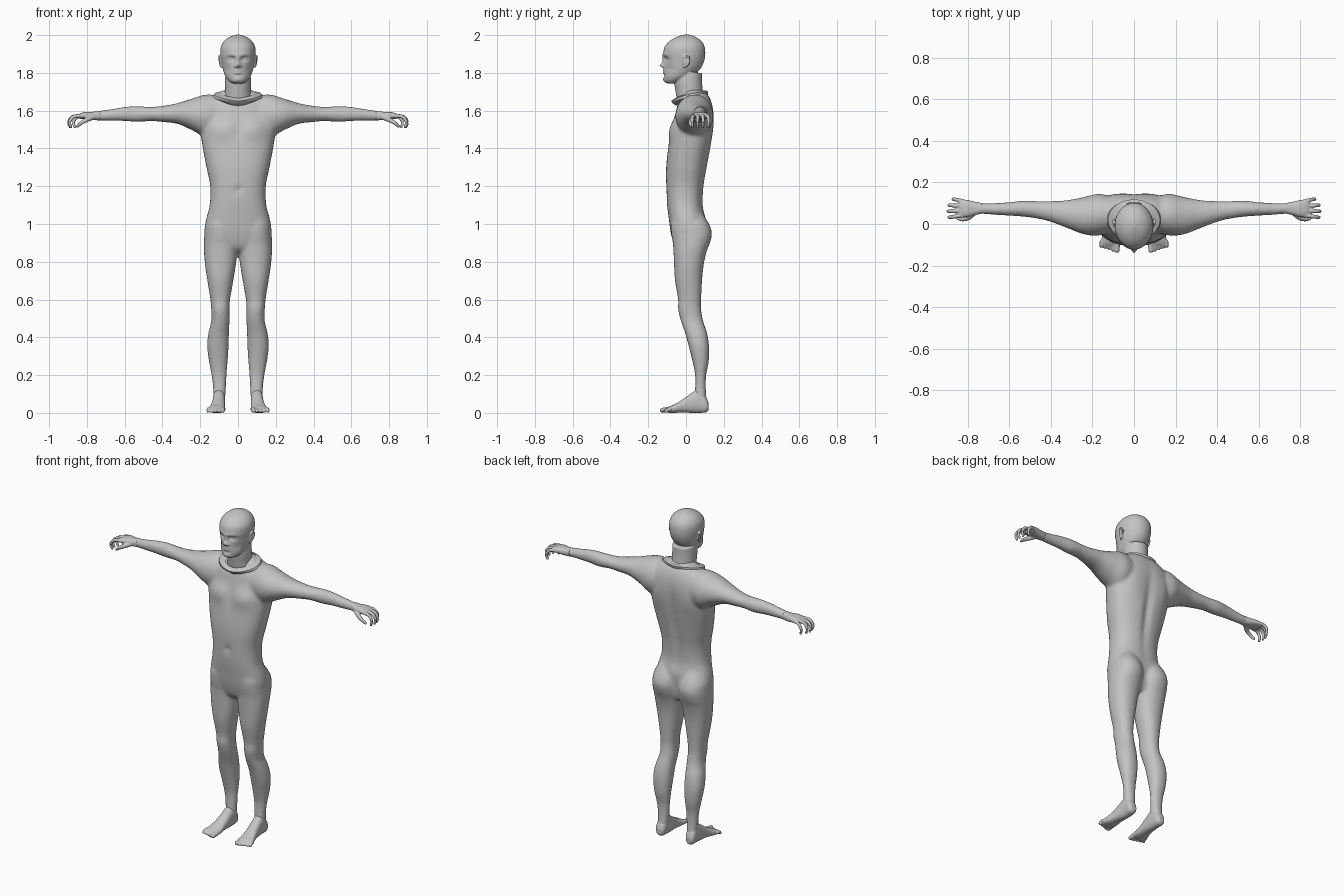
import bpy, bmesh
from math import cos, sin, pi, exp, copysign
from mathutils import Vector, Matrix

default_cube = bpy.data.objects.get("Cube")
if default_cube:
    bpy.data.objects.remove(default_cube, do_unlink=True)

GREY = (0.55, 0.55, 0.55, 1.0)
material = bpy.data.materials.new("plain grey")
material.use_nodes = True
material.diffuse_color = GREY
material.node_tree.nodes["Principled BSDF"].inputs["Base Color"].default_value = GREY
BOTH_SIDES = (1, -1)


def resample(rows, steps):
    """Smooth curve through rows of numbers."""
    rows = [Vector(row) for row in rows]
    result = []
    for i in range(len(rows) - 1):
        p, q = rows[i], rows[i + 1]
        before = rows[i - 1] if i else p
        after = rows[i + 2] if i + 2 < len(rows) else q
        m, n = (q - before) / 2, (after - p) / 2
        for k in range(steps):
            t = k / steps
            result.append(p + m * t + (3 * (q - p) - 2 * m - n) * t ** 2
                          + (2 * (p - q) + m + n) * t ** 3)
    return result + [rows[-1]]


def bridge(bm, loops, capped=True):
    """Join rings of points with quads."""
    rings = [[bm.verts.new(co) for co in loop] for loop in loops]
    count = len(rings[0])
    pairs = list(zip(rings, rings[1:]))
    if not capped:
        pairs.append((rings[-1], rings[0]))
    for low, high in pairs:
        for i in range(count):
            j = (i + 1) % count
            bm.faces.new((low[i], low[j], high[j], high[i]))
    if capped:
        bm.faces.new(rings[0])
        bm.faces.new(rings[-1])


def loft(bm, rows, axis, side=1, power=2.0, count=40, steps=5):
    """Rows are position along the axis, then the low and high bounds across it."""
    loops = []
    for t, a0, a1, b0, b1 in resample(rows, steps):
        loop = []
        for i in range(count):
            c, s = cos(2 * pi * i / count), sin(2 * pi * i / count)
            a = (a0 + a1) / 2 + (a1 - a0) / 2 * copysign(abs(c) ** (2 / power), c)
            b = (b0 + b1) / 2 + (b1 - b0) / 2 * copysign(abs(s) ** (2 / power), s)
            co = {"x": (t, a, b), "y": (a, t, b), "z": (a, b, t)}[axis]
            loop.append((co[0] * side, co[1], co[2]))
        loops.append(loop)
    bridge(bm, loops)


def symmetric(rows):
    return [(z, -half, half, front, back) for z, half, front, back in rows]


def tube(bm, points, start, end, side=1, count=12):
    """Round tapering tube along a path."""
    path = [Vector((p[0] * side, p[1], p[2])) for p in resample(points, 5)]
    loops = []
    for i, p in enumerate(path):
        along = path[min(i + 1, len(path) - 1)] - path[max(i - 1, 0)]
        turn = along.to_track_quat("Z", "Y")
        radius = start + (end - start) * i / (len(path) - 1)
        loops.append([p + turn @ Vector((radius * cos(2 * pi * k / count),
                                         radius * sin(2 * pi * k / count), 0))
                      for k in range(count)])
    bridge(bm, loops)
    ball(bm, path[-1], (end, end, end))


def ball(bm, centre, radii):
    matrix = Matrix.Translation(centre) @ Matrix.Diagonal((*radii, 1))
    bmesh.ops.create_uvsphere(bm, u_segments=20, v_segments=14, radius=1, matrix=matrix)


def sculpt(bm, bumps):
    """Push the surface along y around each soft, mirrored bump."""
    for v in bm.verts:
        start = Vector((abs(v.co.x), v.co.y, v.co.z))
        for centre, spread, push in bumps:
            reach = sum(((p - c) / r) ** 2 for p, c, r in zip(start, centre, spread))
            v.co.y += push * exp(-reach)


def finish(bm, name, voxel=None, relax=3):
    bmesh.ops.recalc_face_normals(bm, faces=bm.faces)
    mesh = bpy.data.meshes.new(name)
    bm.to_mesh(mesh)
    bm.free()
    mesh.materials.append(material)
    obj = bpy.data.objects.new(name, mesh)
    bpy.context.collection.objects.link(obj)
    for polygon in mesh.polygons:
        polygon.use_smooth = voxel is not None
    if voxel:
        fuse = obj.modifiers.new("fuse", "REMESH")
        fuse.mode = "VOXEL"
        fuse.voxel_size = voxel
        fuse.use_smooth_shade = True
        soften = obj.modifiers.new("soften", "SMOOTH")
        soften.factor = 0.5
        soften.iterations = relax
    return obj


# Body: torso, arms and legs fused together
bm = bmesh.new()
loft(bm, symmetric([
    (.85, .09, -.03, .07), (.88, .14, -.06, .09), (.95, .175, -.08, .1),
    (1.02, .17, -.09, .105), (1.1, .15, -.1, .09), (1.2, .147, -.105, .095),
    (1.3, .167, -.105, .112), (1.4, .186, -.095, .13), (1.5, .2, -.08, .143),
    (1.57, .2, -.06, .147), (1.63, .185, -.045, .14), (1.68, .13, -.02, .12),
    (1.71, .07, 0, .09)]), "z", power=2.4)
sculpt(bm, [
    ((.085, -.08, 1.5), (.06, .08, .05), -.014),    # chest
    ((0, -.08, 1.5), (.012, .05, .07), .008),       # breastbone
    ((0, .13, 1.33), (.022, .07, .22), -.016),      # spine
    ((.11, .14, 1.5), (.05, .07, .08), .008),       # shoulder blades
    ((0, -.105, 1.18), (.009, .04, .02), .012)])    # navel
for side in BOTH_SIDES:
    loft(bm, [
        (.09, -.04, .13, 1.47, 1.68), (.17, -.055, .145, 1.46, 1.685),
        (.24, -.05, .13, 1.495, 1.665), (.32, -.02, .115, 1.53, 1.64),
        (.4, .01, .11, 1.54, 1.625), (.46, .025, .11, 1.545, 1.62),
        (.53, .035, .112, 1.54, 1.623), (.6, .04, .105, 1.545, 1.62),
        (.68, .045, .1, 1.547, 1.607), (.76, .05, .1, 1.548, 1.596)],
        "x", side)
    loft(bm, [
        (1.06, .03, .14, -.07, .085), (1, .005, .172, -.08, .122),
        (.95, 0, .178, -.078, .137), (.9, 0, .18, -.07, .127),
        (.85, .003, .18, -.066, .108), (.78, .012, .174, -.063, .093),
        (.7, .025, .162, -.058, .085), (.6, .042, .146, -.042, .08),
        (.55, .045, .142, -.042, .08), (.49, .045, .141, -.028, .09),
        (.42, .048, .157, -.004, .112), (.35, .05, .163, .015, .122),
        (.27, .055, .153, .035, .12), (.2, .061, .14, .048, .107),
        (.13, .064, .132, .048, .105), (.05, .07, .13, .04, .112)],
        "z", side, 2.2)
finish(bm, "body", .009, 5)

# Head and neck
bm = bmesh.new()
loft(bm, symmetric([
    (1.745, .025, -.1, -.06), (1.755, .045, -.114, -.02), (1.78, .066, -.117, .03),
    (1.82, .08, -.116, .075), (1.86, .088, -.115, .095), (1.9, .093, -.12, .102),
    (1.94, .09, -.112, .098), (1.97, .072, -.085, .08), (1.99, .045, -.05, .052),
    (2.002, .012, -.015, .02)]), "z", count=80, steps=8)
sculpt(bm, [
    ((.03, -.115, 1.895), (.03, .05, .01), -.004),      # brow
    ((.035, -.11, 1.875), (.018, .05, .011), .015),     # eye socket
    ((0, -.115, 1.868), (.011, .05, .025), -.01),       # nose bridge
    ((0, -.115, 1.84), (.012, .05, .012), -.022),       # nose tip
    ((.013, -.115, 1.834), (.009, .05, .008), -.008),   # nostrils
    ((0, -.115, 1.813), (.022, .05, .005), -.006),      # upper lip
    ((0, -.115, 1.799), (.018, .05, .006), -.006),      # lower lip
    ((0, -.115, 1.786), (.02, .05, .007), .005),        # chin crease
    ((0, -.115, 1.765), (.018, .05, .012), -.005),      # chin
    ((.06, -.09, 1.82), (.02, .05, .02), .006)])        # cheeks
loft(bm, symmetric([
    (1.6, .09, -.02, .11), (1.65, .077, -.045, .1), (1.7, .069, -.055, .09),
    (1.75, .069, -.062, .085), (1.8, .066, -.06, .085)]), "z")
for side in BOTH_SIDES:
    ball(bm, (side * .035, -.087, 1.875), (.015, .015, .012))
    # Ear shell and its rim
    ball(bm, (side * .09, 0, 1.86), (.008, .017, .028))
    tube(bm, [(.092, -.012, 1.87), (.097, -.004, 1.888), (.1, .014, 1.885),
              (.098, .018, 1.863), (.093, .004, 1.838), (.09, -.009, 1.832)],
         .005, .005, side)
finish(bm, "head", .004, 2)

# Hands with curled fingers
for side, label in zip(BOTH_SIDES, ("left", "right")):
    bm = bmesh.new()
    loft(bm, [(.73, .05, .1, 1.549, 1.598), (.77, .042, .108, 1.55, 1.594),
              (.8, .034, .115, 1.555, 1.594), (.83, .034, .118, 1.556, 1.588),
              (.845, .04, .112, 1.56, 1.58)], "x", side, 2.5)
    for finger in range(4):
        y = .042 + .022 * finger
        fan = (finger - 1.4) * .005
        reach = (.9, .905, .9, .88)[finger]
        tube(bm, [(.82, y, 1.573), (reach - .03, y + fan, 1.568),
                  (reach - .009, y + fan * 1.5, 1.54), (reach - .016, y + fan, 1.513)],
             .011, .007, side)
    tube(bm, [(.77, .055, 1.565), (.8, .03, 1.552), (.83, .023, 1.535),
              (.85, .03, 1.518)], .015, .008, side)
    finish(bm, label + "_hand", .0035, 2)

# Feet with toes
for side, label in zip(BOTH_SIDES, ("left", "right")):
    bm = bmesh.new()
    loft(bm, [(.12, .085, .118, .015, .05), (.105, .073, .13, .003, .085),
              (.07, .068, .132, 0, .125), (.03, .068, .135, 0, .105),
              (-.02, .069, .142, .002, .07), (-.06, .067, .154, 0, .046),
              (-.09, .068, .16, 0, .034), (-.105, .075, .156, .004, .024)],
         "y", side, 2.4)
    for toe in range(5):
        x = .08 + .019 * toe
        radius = .014 if toe == 0 else .0095
        tip = -.126 + .005 * toe - (.003 if toe == 1 else 0)
        tube(bm, [(x, -.08, .02), (x + .001, -.1, .017), (x + .002, tip, radius)],
             radius, radius * .95, side)
    finish(bm, label + "_foot", .004, 2)

# Collar: a tilted, folded band around the neck
bm = bmesh.new()
loops = []
for half, front, back, height in ((.088, -.055, .105, 1.692), (.125, -.078, .118, 1.682),
                                  (.132, -.07, .115, 1.668), (.09, -.05, .1, 1.65)):
    loop = []
    for i in range(36):
        x = half * cos(2 * pi * i / 36)
        y = (front + back) / 2 + (back - front) / 2 * sin(2 * pi * i / 36)
        loop.append((x, y, height + .25 * y + .1 * abs(x) - .012))
    loops.append(loop)
bridge(bm, loops, capped=False)
collar = finish(bm, "collar")
bpy.ops.object.select_all(action="DESELECT")
collar.select_set(True)
bpy.context.view_layer.objects.active = collar
bpy.ops.object.shade_smooth_by_angle(angle=pi / 6)
